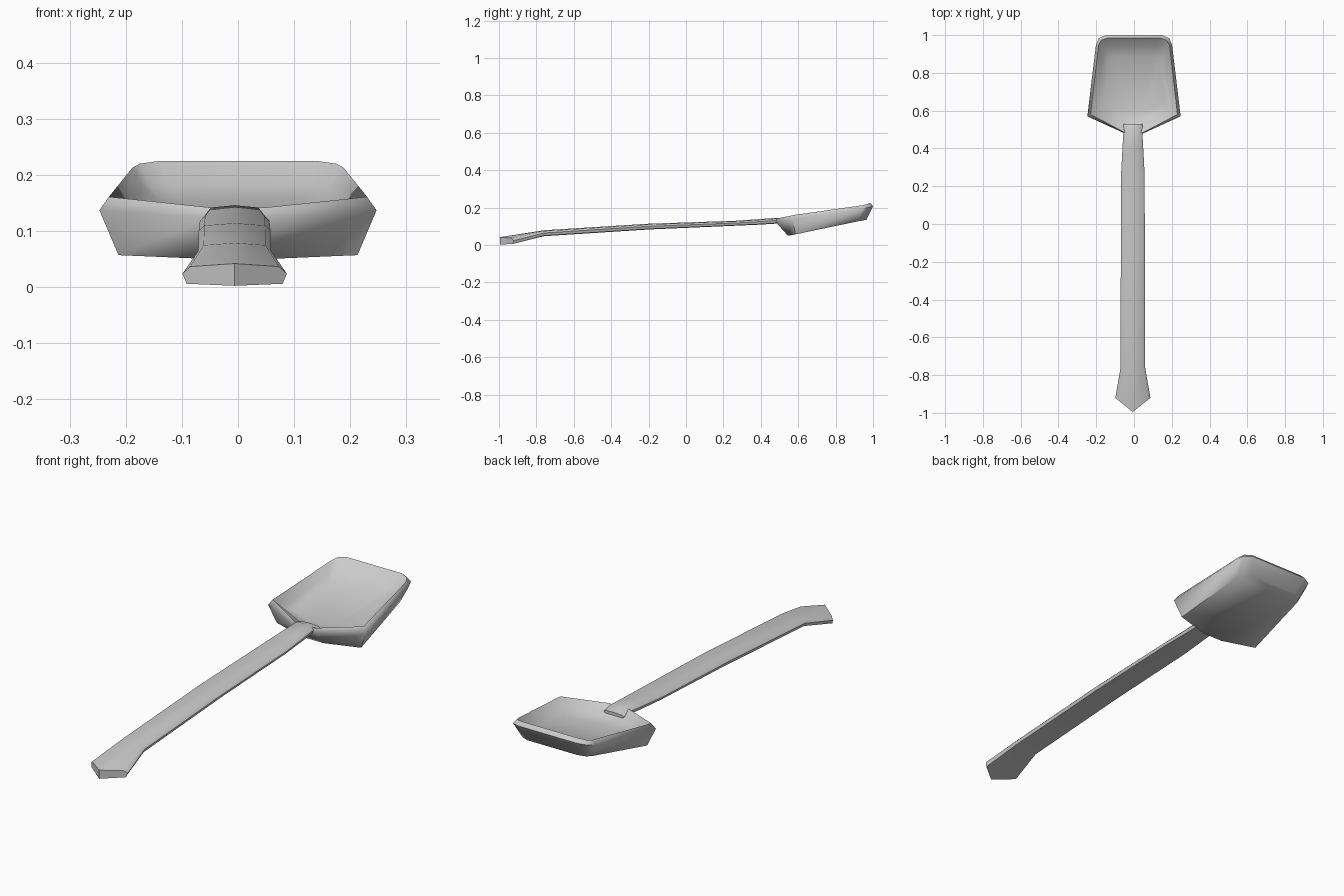
import bpy, bmesh, math

cube = bpy.data.objects.get("Cube")
if cube:
    bpy.data.objects.remove(cube, do_unlink=True)

grey = bpy.data.materials.new("light_grey")
grey.use_nodes = True
grey.diffuse_color = (0.6, 0.6, 0.6, 1)
grey.node_tree.nodes["Principled BSDF"].inputs["Base Color"].default_value = (0.6, 0.6, 0.6, 1)


def loft(name, rings, angle):
    """Skin a row of closed rings and cap both ends."""
    bm = bmesh.new()
    loops = [[bm.verts.new(p) for p in ring] for ring in rings]
    count = len(loops[0])
    for a, b in zip(loops, loops[1:]):
        for i in range(count):
            j = (i + 1) % count
            bm.faces.new((a[i], a[j], b[j], b[i]))
    caps = [bm.faces.new(loops[0][::-1]), bm.faces.new(loops[-1])]
    bmesh.ops.triangulate(bm, faces=caps)
    bmesh.ops.recalc_face_normals(bm, faces=bm.faces)
    mesh = bpy.data.meshes.new(name)
    bm.to_mesh(mesh)
    bm.free()
    mesh.materials.append(grey)
    obj = bpy.data.objects.new(name, mesh)
    bpy.context.collection.objects.link(obj)
    bpy.ops.object.select_all(action='DESELECT')
    obj.select_set(True)
    bpy.context.view_layer.objects.active = obj
    bpy.ops.object.shade_smooth_by_angle(angle=math.radians(angle))
    return obj


def mirrored(half):
    return half + [(-x, y, z) for x, y, z in reversed(half)]


# Scoop: each ring runs from the neck round the side to the rounded tip
underside = [(.05, .545, .05), (.213, .585, .057), (.175, .92, .127),
             (.16, .95, .132), (.125, .965, .135)]
outer_edge = [(.05, .48, .122), (.247, .57, .137), (.202, .945, .195),
              (.188, .982, .203), (.15, 1.0, .208)]
rim = [(.05, .485, .142), (.23, .58, .161), (.188, .945, .213),
       (.175, .972, .22), (.14, .985, .225)]
inner_wall = [(.05, .54, .112), (.2, .605, .122), (.168, .9, .176),
              (.155, .925, .18), (.125, .94, .182)]
floor = [(.05, .6, .1), (.165, .64, .105), (.135, .85, .15),
         (.12, .875, .155), (.1, .885, .157)]
loft("scoop", [mirrored(r) for r in (underside, outer_edge, rim, inner_wall, floor)], 60)

# Handle: crowned cross-section swept from the pointed end to the neck
section = [(-.92, 0), (-1, .5), (-.85, .85), (0, 1), (.85, .85), (1, .5), (.92, 0), (0, -.1)]
stations = [  # y, half width, bottom, top
    (-.92, .093, .006, .042), (-.76, .065, .05, .079), (-.2, .064, .086, .114),
    (.27, .062, .106, .13), (.4, .055, .112, .139), (.49, .05, .118, .146),
    (.53, .05, .118, .132)]
rings = [[(-.006 + w * u, y, lo + (hi - lo) * v) for u, v in section]
         for y, w, lo, hi in stations]
# Pointed tail: the first ring bends out to the tip at its centre
rings[0] = [(x, -.995 + .8 * abs(x + .006), z) for x, y, z in rings[0]]
loft("handle", rings, 50)
